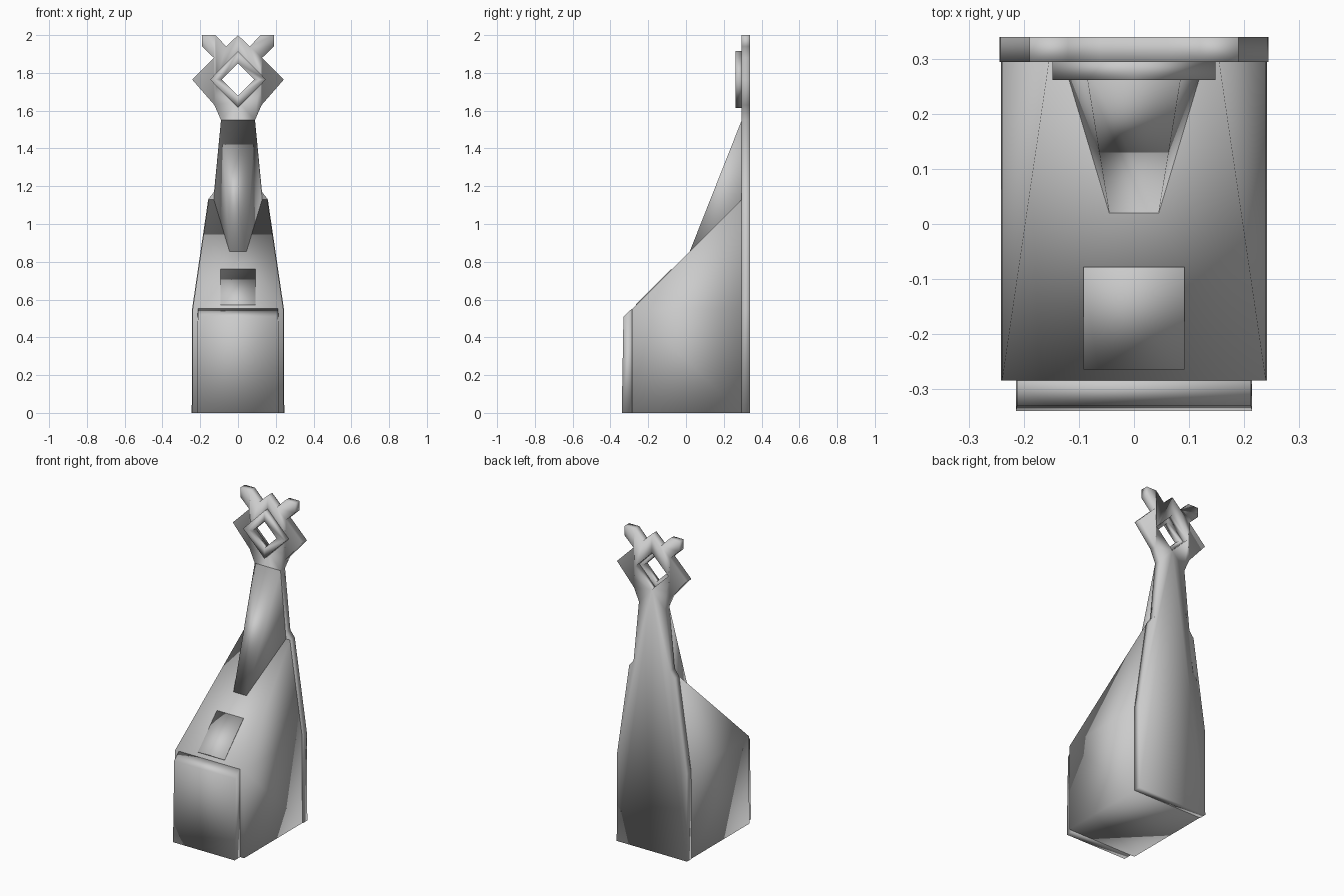
import bpy
import bmesh

cube = bpy.data.objects.get("Cube")
if cube:
    bpy.data.objects.remove(cube, do_unlink=True)

grey = bpy.data.materials.new("plain_grey")
grey.use_nodes = True
grey.diffuse_color = (0.6, 0.6, 0.6, 1)
grey.node_tree.nodes["Principled BSDF"].inputs["Base Color"].default_value = grey.diffuse_color


def finish(name, bm):
    bmesh.ops.recalc_face_normals(bm, faces=bm.faces)
    mesh = bpy.data.meshes.new(name)
    bm.to_mesh(mesh)
    bm.free()
    mesh.materials.append(grey)
    for p in mesh.polygons:
        p.use_smooth = True
    ob = bpy.data.objects.new(name, mesh)
    bpy.context.collection.objects.link(ob)
    return ob


def hull(name, half_points):
    """Convex solid from points mirrored across x = 0."""
    bm = bmesh.new()
    for x, y, z in half_points:
        bm.verts.new((x, y, z))
        bm.verts.new((-x, y, z))
    bmesh.ops.convex_hull(bm, input=bm.verts)
    bmesh.ops.dissolve_limit(bm, angle_limit=0.01, verts=bm.verts, edges=bm.edges)
    return finish(name, bm)


def half_plate(name, outline, y0, y1):
    """Outline of one half in x and z, extruded from y0 to y1 and mirrored."""
    bm = bmesh.new()
    face = bm.faces.new([bm.verts.new((x, y0, z)) for x, z in outline])
    ext = bmesh.ops.extrude_face_region(bm, geom=[face], use_keep_orig=True)
    verts = [g for g in ext["geom"] if isinstance(g, bmesh.types.BMVert)]
    bmesh.ops.translate(bm, verts=verts, vec=(0, y1 - y0, 0))
    seam = [f for f in bm.faces if all(abs(v.co.x) < 1e-5 for v in f.verts)]
    bmesh.ops.delete(bm, geom=seam, context="FACES")
    bmesh.ops.mirror(bm, geom=bm.verts[:] + bm.edges[:] + bm.faces[:],
                     axis="X", merge_dist=0.0005)
    return finish(name, bm)


BACK, JOIN, FRONT = 0.34, 0.295, -0.285
CENTRE = 1.765   # height of the diamond's middle

# Back plate with waist, neck, diamond head, horns and diamond hole
half_plate("back_plate", [
    (0, 0), (0.245, 0), (0.243, 0.55), (0.158, 1.13), (0.127, 1.17),
    (0.09, 1.55), (0.125, 1.63), (0.243, CENTRE), (0.128, 1.88),
    (0.19, 1.94), (0.19, 2.0), (0.12, 2.0), (0.062, 1.94), (0, 2.0),
    (0, CENTRE + 0.115), (0.115, CENTRE), (0, CENTRE - 0.115)], JOIN, BACK)

# Raised diamond frame on the head
half_plate("diamond_frame", [
    (0, CENTRE - 0.15), (0.148, CENTRE), (0, CENTRE + 0.15),
    (0, CENTRE + 0.085), (0.085, CENTRE), (0, CENTRE - 0.085)], 0.262, 0.3)

# Sloping main body
hull("body", [(0.242, FRONT, 0), (0.242, JOIN, 0), (0.24, FRONT, 0.55),
              (0.24, JOIN, 0.55), (0.155, JOIN, 1.13)])

# Narrower block on the front
hull("front_block", [(0.215, -0.34, 0), (0.215, FRONT, 0),
                     (0.213, -0.331, 0.51), (0.213, FRONT, 0.553)])

# Wedge rising from the body to the neck
hull("neck_wedge", [(0.045, 0.02, 0.855), (0.09, JOIN, 1.55),
                    (0.128, JOIN, 1.13), (0.045, JOIN, 0.9)])

# Thin panel on the slope
hull("slope_panel", [(0.092, y, y + z) for y in (-0.265, -0.078)
                     for z in (0.833, 0.841)])
